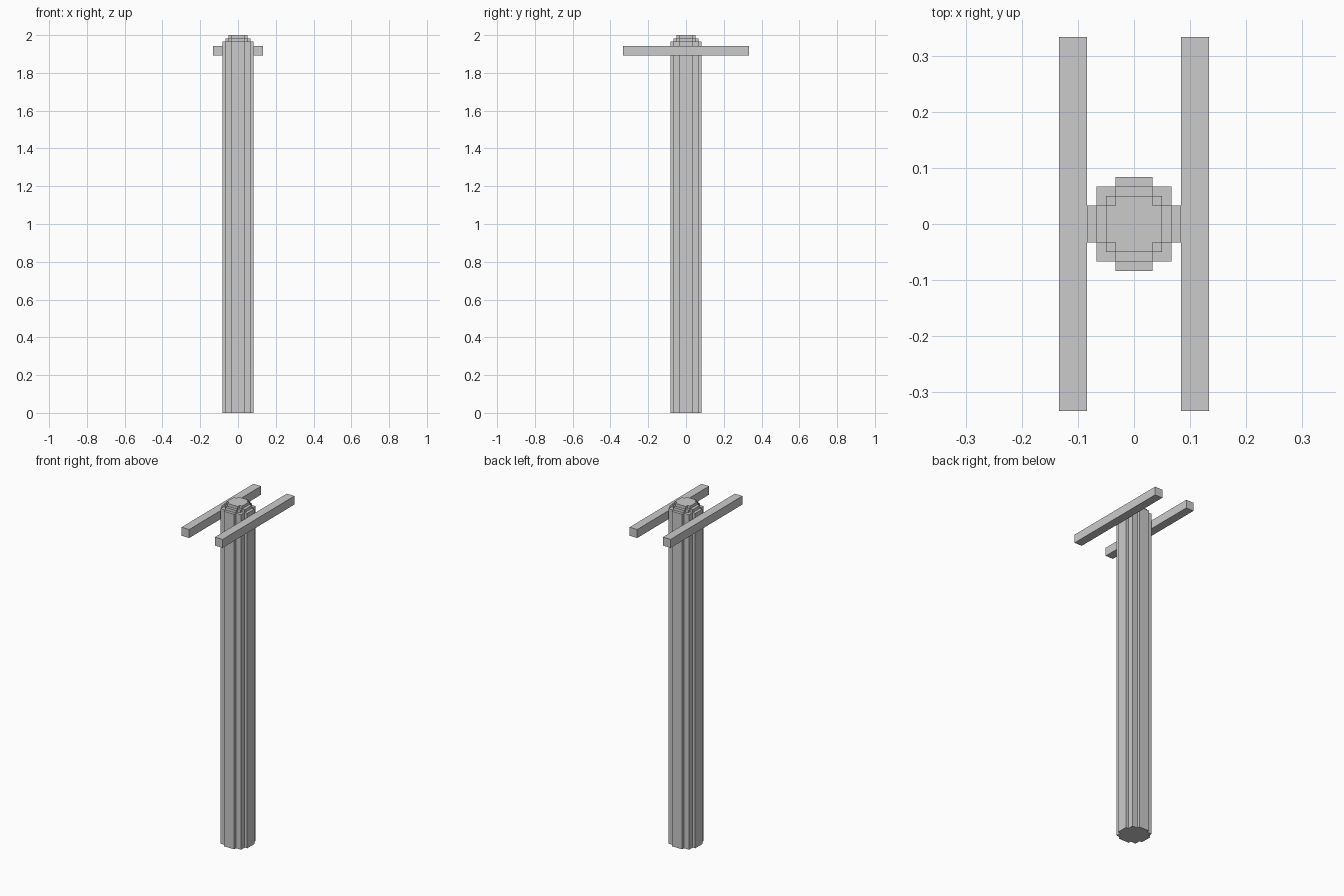
import bpy, bmesh

if "Cube" in bpy.data.objects:
    bpy.data.objects.remove(bpy.data.objects["Cube"])

U = 1 / 60  # size of one block step


def stepped_outline(quarter):
    """Mirror the first-quadrant points into a closed counter-clockwise outline."""
    q1 = quarter
    q2 = [(-x, y) for x, y in reversed(q1)]
    q3 = [(-x, -y) for x, y in q1]
    q4 = [(x, -y) for x, y in reversed(q1)]
    return q1 + q2 + q3 + q4


def prism(name, outline, z0, z1):
    """Extrude an outline (in block steps) from z0 to z1."""
    bm = bmesh.new()
    base = bm.faces.new([bm.verts.new((x * U, y * U, z0)) for x, y in outline])
    ext = bmesh.ops.extrude_face_region(bm, geom=[base], use_keep_orig=True)
    top = [g for g in ext["geom"] if isinstance(g, bmesh.types.BMVert)]
    bmesh.ops.translate(bm, verts=top, vec=(0, 0, z1 - z0))
    bmesh.ops.recalc_face_normals(bm, faces=bm.faces)
    mesh = bpy.data.meshes.new(name)
    bm.to_mesh(mesh)
    bm.free()
    obj = bpy.data.objects.new(name, mesh)
    bpy.context.collection.objects.link(obj)
    return obj


# Tall post and its two stepped cap layers
prism("post", stepped_outline([(5, 2), (4, 2), (4, 4), (2, 4), (2, 5)]), 0, 118 * U)
prism("cap_lower", stepped_outline([(4, 2), (3, 2), (3, 3), (2, 3), (2, 4)]), 118 * U, 119 * U)
prism("cap_upper", stepped_outline([(3, 2), (2, 2), (2, 3)]), 119 * U, 120 * U)

# Crossbars clamped on either side of the post
for side, sx in (("left", -1), ("right", 1)):
    x0, x1 = sorted((5 * sx, 8 * sx))
    bar = [(x0, -20), (x1, -20), (x1, 20), (x0, 20)]
    prism("crossbar_" + side, bar, 113.5 * U, 116.5 * U)
